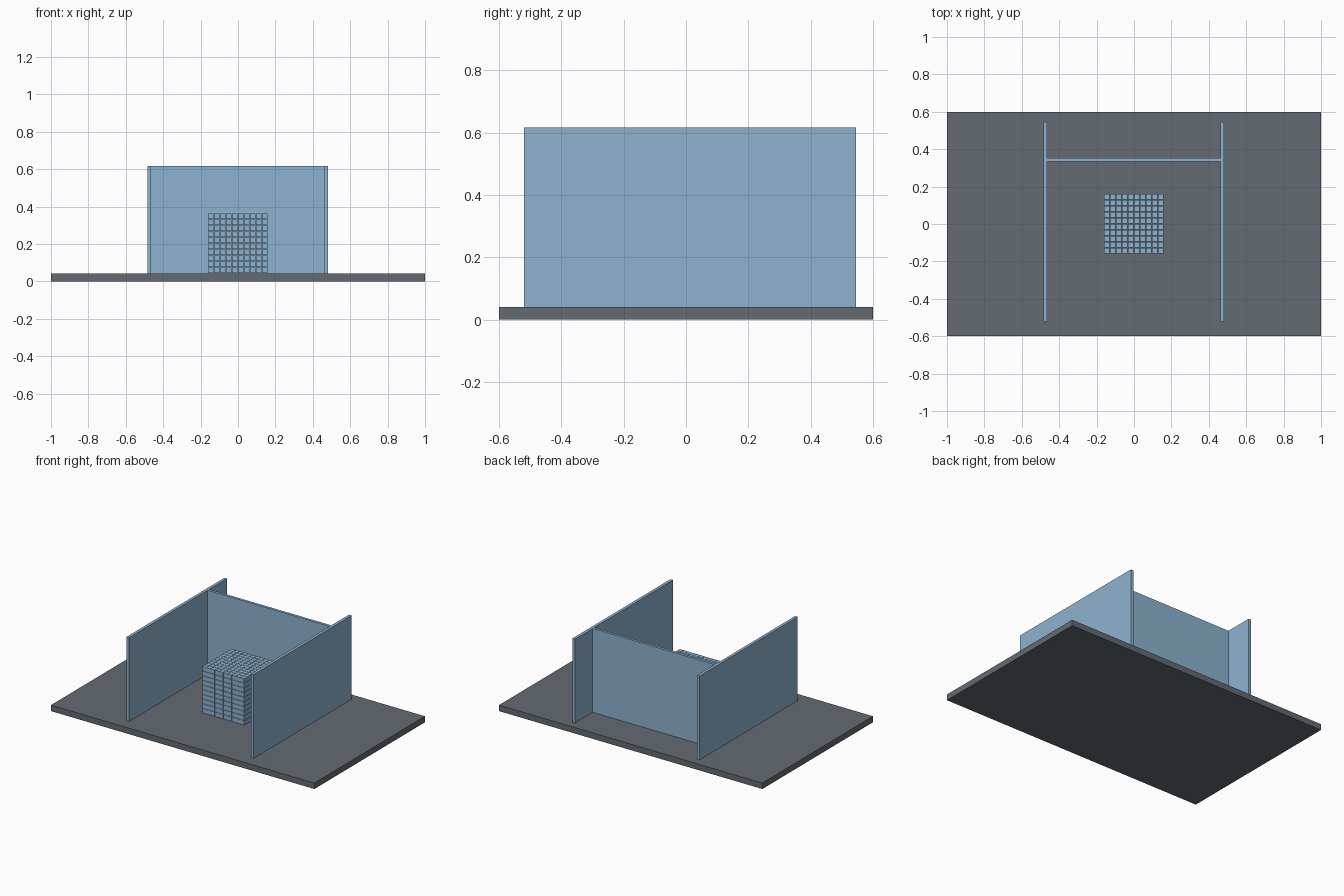
import bpy

# Remove the default object
old = bpy.data.objects.get("Cube")
if old:
    bpy.data.objects.remove(old, do_unlink=True)


def make_material(name, rgb):
    mat = bpy.data.materials.new(name)
    mat.use_nodes = True
    color = (*rgb, 1)
    mat.diffuse_color = color
    mat.node_tree.nodes["Principled BSDF"].inputs["Base Color"].default_value = color
    return mat


def box(name, low, high, mat):
    """Axis-aligned box between two corners, with its scale applied."""
    bpy.ops.mesh.primitive_cube_add(size=1)
    obj = bpy.context.object
    obj.name = name
    for v in obj.data.vertices:
        v.co = [h if c > 0 else l for c, l, h in zip(v.co, low, high)]
    obj.data.materials.append(mat)
    return obj


grey = make_material("slate grey", (0.125, 0.145, 0.17))
blue = make_material("light blue", (0.27, 0.45, 0.63))

# Ground slab
BASE_TOP = 0.041
WALL_TOP = 0.616
box("base_slab", (-1, -0.6, 0), (1, 0.6, BASE_TOP), grey)

# Two side walls and the wall between them
for name, x in (("right_wall", -0.474), ("left_wall", 0.472)):
    box(name, (x - 0.01, -0.52, BASE_TOP), (x + 0.01, 0.545, WALL_TOP), blue)
box("back_wall", (-0.464, 0.334, BASE_TOP), (0.462, 0.352, WALL_TOP), blue)

# Stack of small blocks, repeated along each axis with narrow gaps
COUNT, PITCH, SIZE = 10, 0.032, 0.03
start = (-0.161, -0.157, 0.044)
stack = box("block_stack", start, [s + SIZE for s in start], blue)
for axis in range(3):
    array = stack.modifiers.new("repeat_" + "xyz"[axis], "ARRAY")
    array.count = COUNT
    array.use_relative_offset = False
    array.use_constant_offset = True
    array.constant_offset_displace = [PITCH if i == axis else 0 for i in range(3)]
